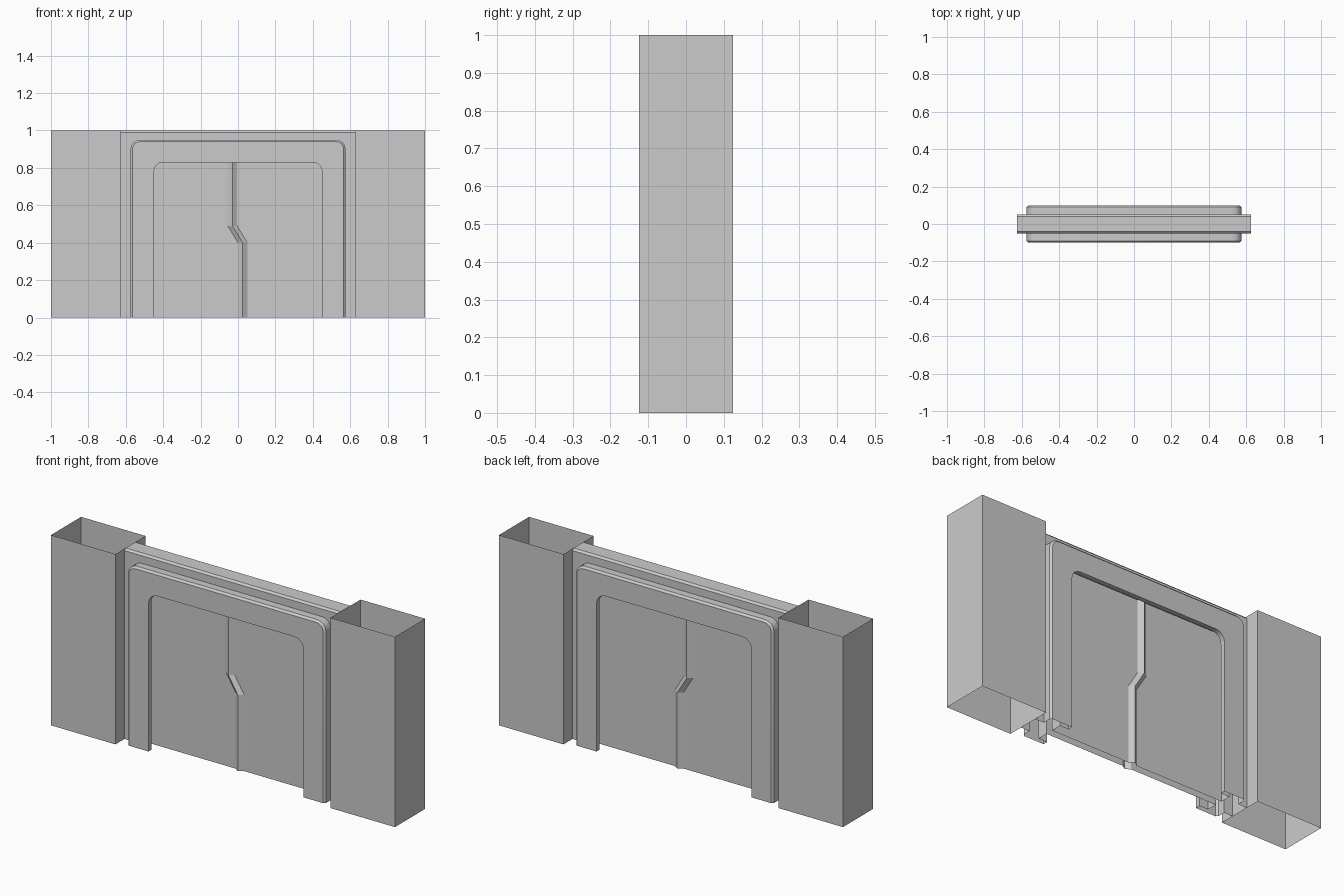
import bpy, math

if "Cube" in bpy.data.objects:
    bpy.data.objects.remove(bpy.data.objects["Cube"])


def make_object(name, verts, faces, mirror=None):
    mesh = bpy.data.meshes.new(name)
    mesh.from_pydata(verts, [], faces)
    mesh.validate()
    mesh.update()
    ob = bpy.data.objects.new(name, mesh)
    bpy.context.collection.objects.link(ob)
    if mirror is not None:
        mod = ob.modifiers.new("Mirror", 'MIRROR')
        mod.use_axis = tuple(i == mirror for i in range(3))
    return ob


def loft(name, rows, mirror=None):
    """Skin quads between consecutive rows of points."""
    n = len(rows[0])
    verts = [p for row in rows for p in row]
    faces = [(r * n + i, (r + 1) * n + i, (r + 1) * n + i + 1, r * n + i + 1)
             for r in range(len(rows) - 1) for i in range(n - 1)]
    return make_object(name, verts, faces, mirror)


def arch(half, top, radius, y, steps=4):
    """Doorway outline from the left foot over the top to the right foot."""
    pts = [(-half, y, 0)]
    for side, start in ((-1, math.pi), (1, math.pi / 2)):
        cx, cz = side * (half - radius), top - radius
        for k in range(steps + 1):
            a = start - k * math.pi / 2 / steps
            pts.append((cx + radius * math.cos(a), y, cz + radius * math.sin(a)))
    return pts + [(half, y, 0)]


# Hollow end pillars, open at top and bottom
corners = [(0.625, -0.125), (1, -0.125), (1, 0.125), (0.625, 0.125)]
make_object("end_pillars",
            [(x, y, z) for z in (0, 1) for x, y in corners],
            [(i, (i + 1) % 4, (i + 1) % 4 + 4, i + 4) for i in range(4)],
            mirror=0)

# Wall surround around the doorway
loft("wall_surround", [arch(0.625, 0.99, 0.0005, -0.05),
                       arch(0.575, 0.95, 0.05, -0.05)], mirror=1)

# Wall top with chamfered long edges
cap = [(-0.05, 0.99), (-0.04, 1), (0.04, 1), (0.05, 0.99)]
loft("wall_top", [[(x, y, z) for y, z in cap] for x in (-0.625, 0.625)])

# Raised door frame: outer side, bevel, face, inner lip and door channel
frame_profile = [(0.575, 0.95, 0.05, -0.05),
                 (0.575, 0.95, 0.05, -0.09),
                 (0.565, 0.94, 0.04, -0.10),
                 (0.45, 0.83, 0.05, -0.10),
                 (0.45, 0.83, 0.05, -0.075),
                 (0.50, 0.88, 0.05, -0.075),
                 (0.50, 0.88, 0.05, -0.02)]
frame = loft("door_frame", [arch(*p) for p in frame_profile], mirror=1)
bpy.context.view_layer.objects.active = frame
frame.select_set(True)
bpy.ops.object.shade_smooth_by_angle(angle=math.radians(30))

# Sliding doors meeting at a kinked raised seam
seam = [(0.025, 0), (0.025, 0.4), (-0.03, 0.49), (-0.03, 0.87)]
columns = [[(0.5, -0.02, z) for s, z in seam],
           [(s + 0.025, -0.02, z) for s, z in seam],
           [(s, -0.037, z) for s, z in seam],
           [(s - 0.025, -0.02, z) for s, z in seam],
           [(-0.5, -0.02, z) for s, z in seam]]
loft("sliding_doors", columns[::-1], mirror=1)
